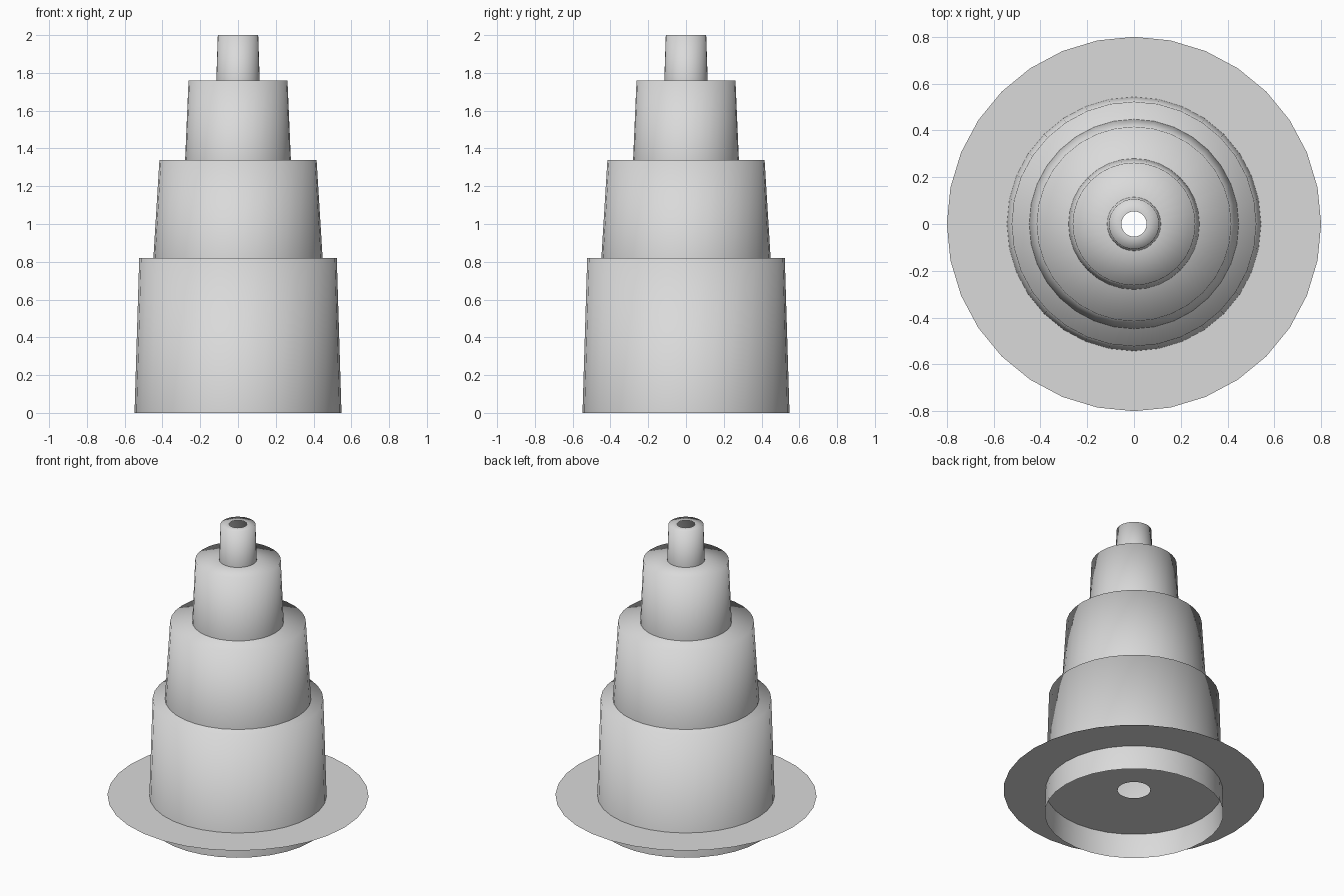
import bpy
import bmesh
from math import cos, sin, tau

SIDES = 32

cube = bpy.data.objects.get("Cube")
if cube:
    bpy.data.objects.remove(cube, do_unlink=True)

grey = bpy.data.materials.new("light grey")
grey.use_nodes = True
grey.diffuse_color = (0.7, 0.7, 0.7, 1)
grey.node_tree.nodes["Principled BSDF"].inputs["Base Color"].default_value = (0.7, 0.7, 0.7, 1)


def lathe(name, profile, smooth=True):
    """Spin an open (radius, height) profile, listed bottom to top, into a thin shell."""
    bm = bmesh.new()
    rings = [[bm.verts.new((r * cos(tau * i / SIDES), r * sin(tau * i / SIDES), z))
              for i in range(SIDES)] for r, z in profile]
    for low, high in zip(rings, rings[1:]):
        for i in range(SIDES):
            j = (i + 1) % SIDES
            face = bm.faces.new((low[i], low[j], high[j], high[i]))
            face.smooth = smooth
    mesh = bpy.data.meshes.new(name)
    bm.to_mesh(mesh)
    bm.free()
    mesh.materials.append(grey)
    obj = bpy.data.objects.new(name, mesh)
    bpy.context.collection.objects.link(obj)
    return obj


# Tapered tiers: name, bottom radius, top radius, bottom height, top height, hole radius
TIERS = [
    ("base_tier", 0.548, 0.523, 0.0, 0.82, 0.1),
    ("lower_tier", 0.448, 0.416, 0.82, 1.34, 0.1),
    ("upper_tier", 0.28, 0.262, 1.34, 1.76, 0.08),
    ("top_spout", 0.115, 0.107, 1.76, 2.0, 0.054),
]
for name, r_low, r_high, z_low, z_high, hole in TIERS:
    lathe(name, [(r_low, z_low), (r_high, z_high), (hole, z_high)])

# Thin flat brim around the base, with a small hole in the middle
lathe("brim_disc", [(0.8, 0.165), (0.1, 0.165)], smooth=False)
